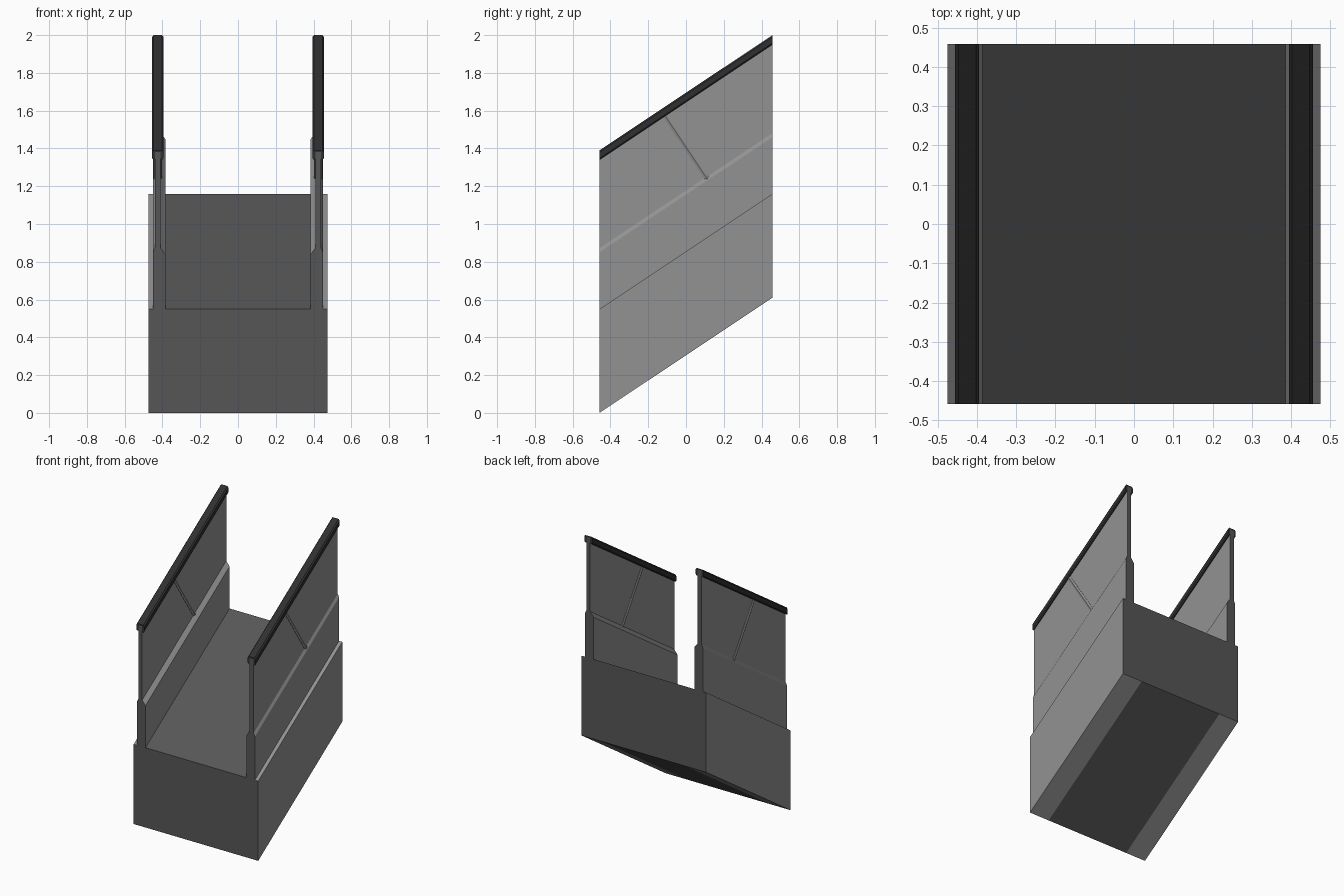
import bpy, bmesh, math
from mathutils import Vector

if "Cube" in bpy.data.objects:
    bpy.data.objects.remove(bpy.data.objects["Cube"])

HALF = 0.458          # half length along y
RISE = 0.61           # climb from front to back


def material(name, v):
    m = bpy.data.materials.new(name)
    m.diffuse_color = (v, v, v, 1)
    m.use_nodes = True
    m.node_tree.nodes["Principled BSDF"].inputs["Base Color"].default_value = m.diffuse_color
    return m


GREY = material("mid grey", 0.29)
DARK = material("dark grey", 0.093)
BLACK = material("rubber black", 0.03)


def finish(bm, name, mats, rule=None):
    bmesh.ops.recalc_face_normals(bm, faces=bm.faces)
    bm.normal_update()
    if rule:
        for f in bm.faces:
            f.material_index = rule(f)
    me = bpy.data.meshes.new(name)
    bm.to_mesh(me)
    bm.free()
    for m in mats:
        me.materials.append(m)
    ob = bpy.data.objects.new(name, me)
    bpy.context.collection.objects.link(ob)
    return ob


def sloped(name, profile, mats, rule=None):
    """Sweep an x-z profile from the front to the back, climbing the slope."""
    bm = bmesh.new()
    face = bm.faces.new([bm.verts.new((x, -HALF, z)) for x, z in profile])
    res = bmesh.ops.extrude_face_region(bm, geom=[face], use_keep_orig=True)
    verts = [g for g in res["geom"] if isinstance(g, bmesh.types.BMVert)]
    bmesh.ops.translate(bm, verts=verts, vec=(0, 2 * HALF, RISE))
    return finish(bm, name, mats, rule)


def is_end(f):
    return 1 if abs(f.normal.y) > 0.98 else 0


def body_rule(f):
    # ends, tread surface and middle of the underside are dark
    flat = abs(f.normal.z) > 0.8 and abs(f.normal.x) < 0.1
    middle = abs(f.calc_center_median().x) < 0.1
    return 1 if is_end(f) or (flat and middle) else 0


# Base with both skirts as one profile
half = [(.32, 0), (.475, 0), (.475, .55), (.45, .55), (.45, .85),
        (.44, .872), (.41, .872), (.385, .84), (.385, .55)]
sloped("base_and_skirts", half + [(-x, z) for x, z in reversed(half)],
       [GREY, DARK], body_rule)

panel = [(.41, .872), (.44, .872), (.44, 1.38), (.41, 1.38)]
rail = [(.41, 1.345), (.41, 1.38), (.44, 1.38), (.44, 1.345), (.449, 1.34),
        (.455, 1.348), (.455, 1.38), (.447, 1.39), (.402, 1.39),
        (.394, 1.38), (.394, 1.348), (.400, 1.34)]

# Direction square to the slope, for the panel joints
along = Vector((0, 2 * HALF, RISE)).normalized()
top, bottom = Vector((0, -.112, 1.575)), Vector((0, .114, 1.236))

for side, s in (("right", 1), ("left", -1)):
    # Balustrade panel and handrail
    sloped(side + "_panel", [(s * x, z) for x, z in panel], [GREY, DARK], is_end)
    sloped(side + "_handrail", [(s * x, z) for x, z in rail], [BLACK])
    # Joint strip: a six-sided bar through the panel
    bm = bmesh.new()
    section = [(.403, 0), (.408, .012), (.442, .012),
               (.447, 0), (.442, -.012), (.408, -.012)]
    rings = [[bm.verts.new(p + Vector((s * x, 0, 0)) + along * w)
              for x, w in section] for p in (top, bottom)]
    for r in rings:
        bm.faces.new(r)
    for i in range(6):
        j = (i + 1) % 6
        bm.faces.new((rings[0][i], rings[0][j], rings[1][j], rings[1][i]))
    finish(bm, side + "_panel_joint", [GREY])
